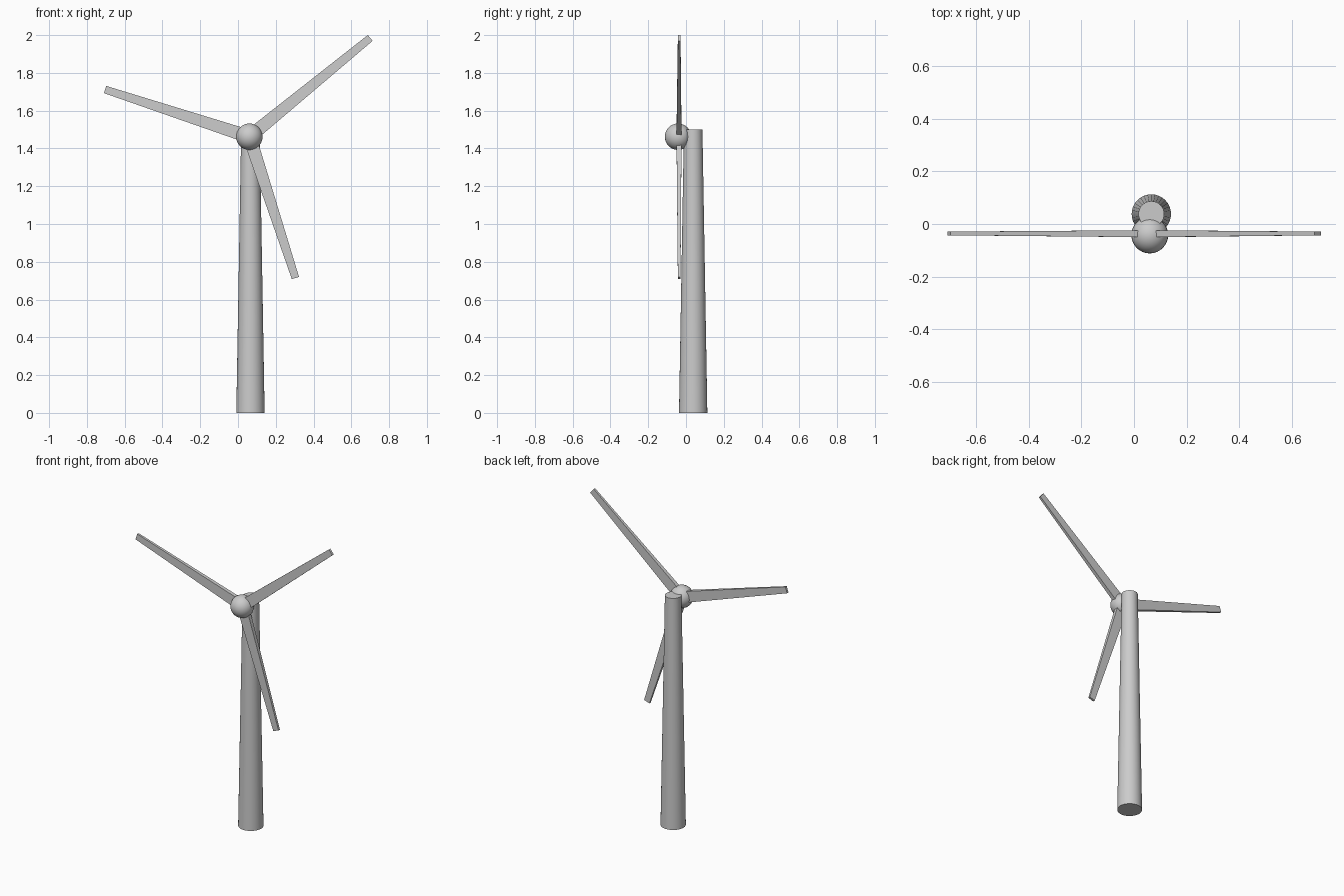
import bpy
import bmesh
from mathutils import Vector

cube = bpy.data.objects.get("Cube")
if cube:
    bpy.data.objects.remove(cube, do_unlink=True)

# One pale grey paint for the whole turbine
grey = bpy.data.materials.new("pale_grey")
grey.use_nodes = True
colour = (0.6, 0.6, 0.6, 1)
grey.diffuse_color = colour
grey.node_tree.nodes["Principled BSDF"].inputs["Base Color"].default_value = colour


def finish(name, smooth):
    obj = bpy.context.object
    obj.name = name
    obj.data.materials.append(grey)
    if smooth:
        bpy.ops.object.shade_smooth_by_angle()
    return obj


# Tapered tower
HEIGHT = 1.5
bpy.ops.mesh.primitive_cone_add(vertices=32, radius1=0.075, radius2=0.049,
                                depth=HEIGHT, location=(0.066, 0.038, HEIGHT / 2))
finish("tower", True)

# Round hub
HUB = Vector((0.06, -0.042, 1.462))
bpy.ops.mesh.primitive_uv_sphere_add(segments=32, ring_count=16, radius=0.07, location=HUB)
finish("hub", True)


# Blade: a flat bar tapering in width and thickness from the hub to its tip
def blade(name, tip_x, tip_z):
    centre = Vector((HUB.x, -0.037, HUB.z))
    tip = Vector((tip_x, -0.036, tip_z))
    along = (tip - centre).normalized()
    depth = Vector((0, 1, 0))
    across = along.cross(depth)
    root = centre + along * 0.04
    bm = bmesh.new()
    rings = []
    for point, width, thick in ((root, 0.07, 0.026), (tip, 0.04, 0.014)):
        rings.append([bm.verts.new(point + across * width * a / 2 + depth * thick * b / 2)
                      for a, b in ((-1, -1), (1, -1), (1, 1), (-1, 1))])
    for ring in rings:
        bm.faces.new(ring)
    for i in range(4):
        j = (i + 1) % 4
        bm.faces.new((rings[0][i], rings[0][j], rings[1][j], rings[1][i]))
    bmesh.ops.recalc_face_normals(bm, faces=bm.faces)
    mesh = bpy.data.meshes.new(name)
    bm.to_mesh(mesh)
    bm.free()
    mesh.materials.append(grey)
    bpy.context.collection.objects.link(bpy.data.objects.new(name, mesh))


blade("blade_upper_left", 0.70, 1.985)
blade("blade_upper_right", -0.704, 1.712)
blade("blade_lower", 0.304, 0.714)
